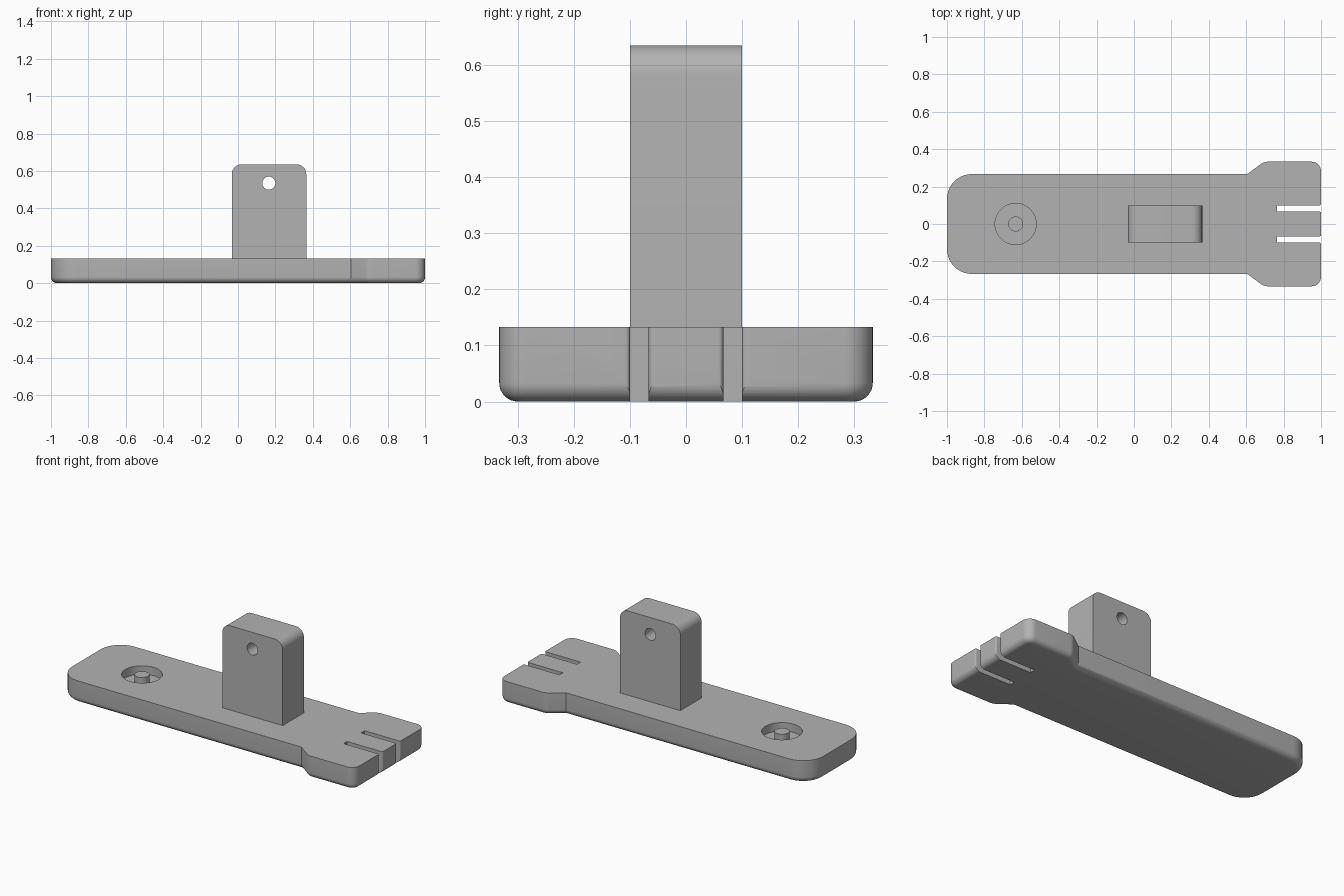
import bpy, bmesh, math
from mathutils import Vector, Matrix

cube = bpy.data.objects.get("Cube")
if cube:
    bpy.data.objects.remove(cube, do_unlink=True)

grey = bpy.data.materials.new("plain grey")
grey.use_nodes = True
COLOUR = (0.45, 0.45, 0.45, 1)
grey.diffuse_color = COLOUR
grey.node_tree.nodes["Principled BSDF"].inputs["Base Color"].default_value = COLOUR


def rounded(corners, steps=10):
    """Fillet (x, y, radius) corners of a closed outline."""
    pts = []
    for i, (x, y, r) in enumerate(corners):
        p = Vector((x, y))
        if r == 0:
            pts.append(p)
            continue
        a = (Vector(corners[i - 1][:2]) - p).normalized()
        b = (Vector(corners[(i + 1) % len(corners)][:2]) - p).normalized()
        half = a.angle(b) / 2
        centre = p + (a + b).normalized() * r / math.sin(half)
        start = p + a * r / math.tan(half) - centre
        end = p + b * r / math.tan(half) - centre
        sweep = start.angle_signed(end)
        for k in range(steps + 1):
            t = -sweep * k / steps
            c, s = math.cos(t), math.sin(t)
            pts.append(centre + Vector((start.x * c - start.y * s,
                                        start.x * s + start.y * c)))
    return pts


def prism(name, pts, low, high, bevel=0, upright=False):
    """Extrude an outline; upright turns its y axis into z."""
    bm = bmesh.new()
    base = bm.faces.new([bm.verts.new((p.x, p.y, low)) for p in pts])
    top = bmesh.ops.extrude_face_region(bm, geom=[base], use_keep_orig=True)
    moved = [v for v in top["geom"] if isinstance(v, bmesh.types.BMVert)]
    bmesh.ops.translate(bm, verts=moved, vec=(0, 0, high - low))
    if bevel:
        bmesh.ops.bevel(bm, geom=list(base.edges), offset=bevel,
                        segments=8, profile=0.5, affect='EDGES')
    if upright:
        bmesh.ops.rotate(bm, verts=bm.verts, matrix=Matrix.Rotation(math.pi / 2, 3, 'X'))
    bmesh.ops.recalc_face_normals(bm, faces=bm.faces)
    mesh = bpy.data.meshes.new(name)
    bm.to_mesh(mesh)
    bm.free()
    mesh.materials.append(grey)
    obj = bpy.data.objects.new(name, mesh)
    bpy.context.collection.objects.link(obj)
    return obj


def circle(x, y, r, n=48):
    return [Vector((x + r * math.cos(math.tau * i / n),
                    y + r * math.sin(math.tau * i / n))) for i in range(n)]


def cut(obj, cutter):
    mod = obj.modifiers.new(cutter.name, 'BOOLEAN')
    mod.operation = 'DIFFERENCE'
    mod.solver = 'EXACT'
    mod.object = cutter
    bpy.context.view_layer.objects.active = obj
    bpy.ops.object.modifier_apply(modifier=mod.name)
    bpy.data.objects.remove(cutter, do_unlink=True)


def smooth(obj):
    bpy.ops.object.select_all(action='DESELECT')
    obj.select_set(True)
    bpy.context.view_layer.objects.active = obj
    bpy.ops.object.shade_smooth_by_angle(angle=math.radians(30))


TOP = 0.133

# Base plate with a flared end and rounded underside
side = [(-1, 0.267, 0.133), (0.605, 0.267, 0), (0.695, 0.333, 0.06), (1, 0.333, 0.05)]
outline = [(x, -y, r) for x, y, r in side] + side[::-1]
base = prism("base_plate", rounded(outline), 0, TOP, bevel=0.033)

# Two slots with softened mouths
for y in (-0.083, 0.083):
    w, f = 0.0165, 0.008
    mouth = [(0.765, y - w, 0), (1, y - w, f), (1, y - w - 2 * f, 0),
             (1.1, y - w - 2 * f, 0), (1.1, y + w + 2 * f, 0),
             (1, y + w + 2 * f, 0), (1, y + w, f), (0.765, y + w, 0)]
    cut(base, prism("slot_cutter", rounded(mouth, 4), -0.1, 0.3))

# Round recess with a central stud
FLOOR = TOP - 0.05
cut(base, prism("recess_cutter", circle(-0.633, 0, 0.11), FLOOR, 0.3))
stud = prism("recess_stud", circle(-0.633, 0, 0.04), FLOOR, TOP)

# Upright block with a cross hole
block = [(-0.033, TOP, 0), (0.365, TOP, 0), (0.365, 0.635, 0.052), (-0.033, 0.635, 0.052)]
post = prism("upright_block", rounded(block), -0.1, 0.1, upright=True)
cut(post, prism("hole_cutter", circle(0.165, 0.535, 0.035), -0.3, 0.3, upright=True))

for obj in (base, stud, post):
    smooth(obj)
